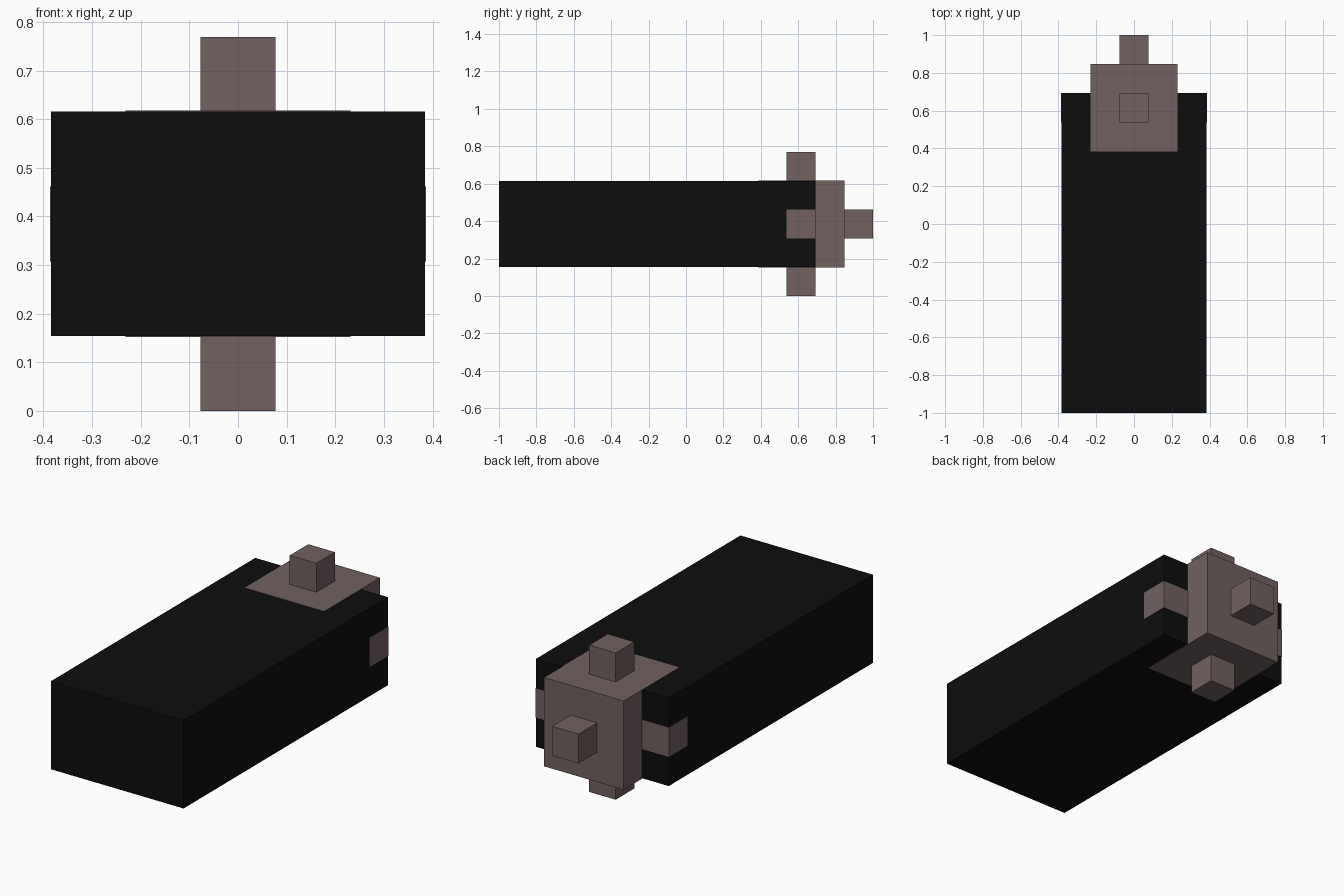
import bpy
import bmesh
from mathutils import Matrix, Vector

if "Cube" in bpy.data.objects:
    bpy.data.objects.remove(bpy.data.objects["Cube"], do_unlink=True)

U = 2 / 13            # grid unit of the blocky design
LIFT = 0.002          # keeps flush faces just proud of the block
MID_Z = 2.5 * U       # height of the central axis
HUB_Y = 4 * U         # depth of the hub centre


def material(name, rgb):
    mat = bpy.data.materials.new(name)
    mat.use_nodes = True
    mat.diffuse_color = (*rgb, 1)
    bsdf = next(n for n in mat.node_tree.nodes if n.type == "BSDF_PRINCIPLED")
    bsdf.inputs["Base Color"].default_value = (*rgb, 1)
    return mat


def box(name, centre, size, mat):
    bm = bmesh.new()
    bmesh.ops.create_cube(bm, size=1, matrix=Matrix.Diagonal((*size, 1)))
    mesh = bpy.data.meshes.new(name)
    bm.to_mesh(mesh)
    bm.free()
    mesh.materials.append(mat)
    obj = bpy.data.objects.new(name, mesh)
    obj.location = centre
    bpy.context.collection.objects.link(obj)
    return obj


black = material("black", (0.004, 0.004, 0.004))
taupe = material("taupe_grey", (0.165, 0.12, 0.118))

# Long dark block
box("main_block", (0, -U, MID_Z), (5 * U, 11 * U, 3 * U), black)

# Hub cube set into the back end, flush with the top and bottom
hub = Vector((0, HUB_Y, MID_Z))
box("hub", hub, (3 * U, 3 * U, 3 * U + 2 * LIFT), taupe)

# Crossbar through the block, flush with its sides and back
box("crossbar", hub + Vector((0, LIFT / 2, 0)),
    (5 * U + 2 * LIFT, U + LIFT, U), taupe)

# Square pegs on the top, bottom and back of the hub
for name, direction in (("top_peg", (0, 0, 1)),
                        ("bottom_peg", (0, 0, -1)),
                        ("back_peg", (0, 1, 0))):
    box(name, hub + Vector(direction) * 2 * U, (U, U, U), taupe)
